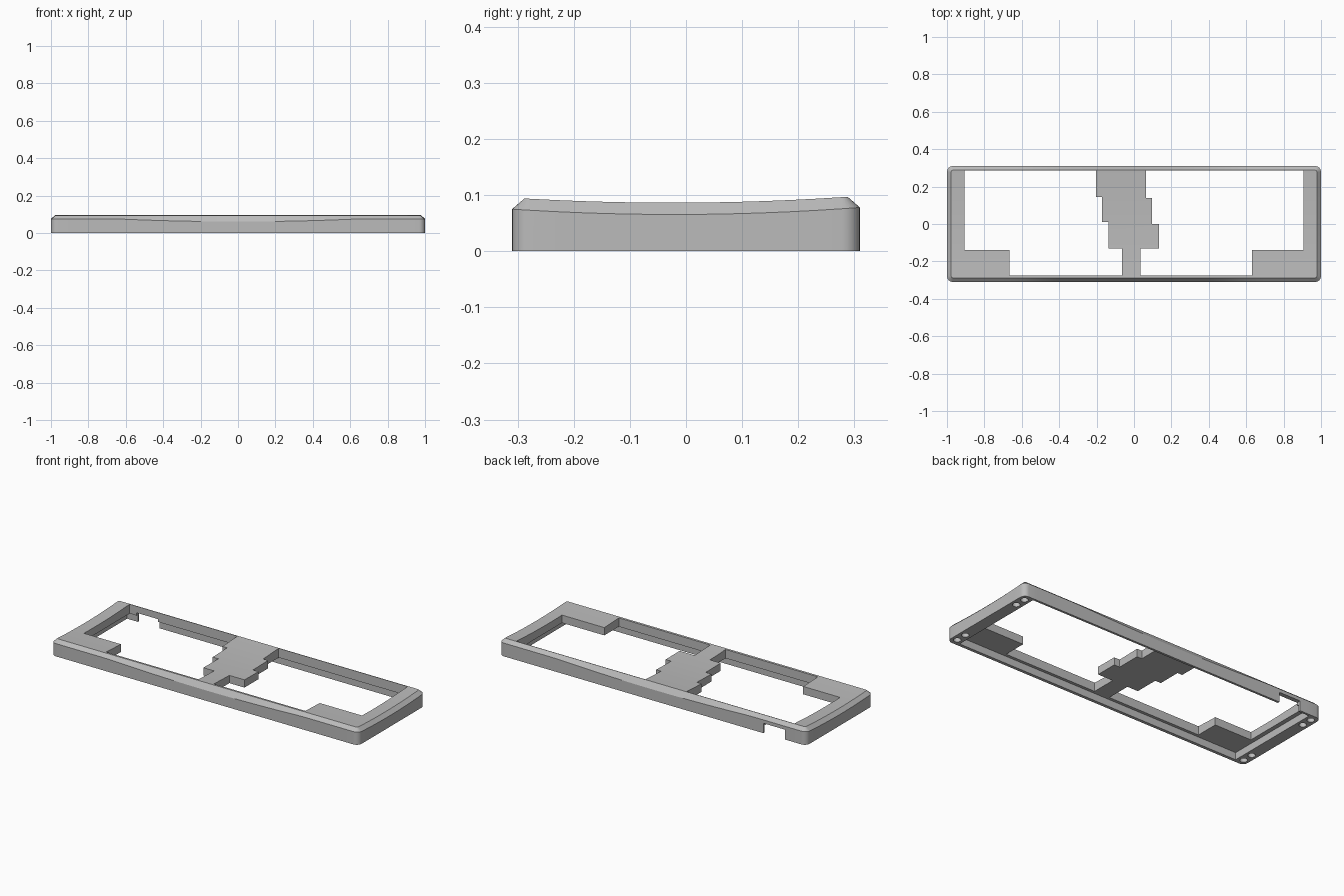
import bpy, bmesh, math

cube = bpy.data.objects.get("Cube")
if cube:
    bpy.data.objects.remove(cube, do_unlink=True)

HALF_X, HALF_Y, RADIUS, CHAMFER = 1.0, 0.31, 0.032, 0.022

grey = bpy.data.materials.new("matte_grey")
grey.use_nodes = True
grey.diffuse_color = (0.5, 0.5, 0.5, 1)
grey.node_tree.nodes["Principled BSDF"].inputs["Base Color"].default_value = (0.5, 0.5, 0.5, 1)


def make_object(name, bm):
    bmesh.ops.recalc_face_normals(bm, faces=bm.faces)
    mesh = bpy.data.meshes.new(name)
    bm.to_mesh(mesh)
    bm.free()
    mesh.materials.append(grey)
    obj = bpy.data.objects.new(name, mesh)
    bpy.context.collection.objects.link(obj)
    return obj


def prism(name, outline, low, high):
    bm = bmesh.new()
    face = bm.faces.new([bm.verts.new((x, y, low)) for x, y in outline])
    new = bmesh.ops.extrude_face_region(bm, geom=[face])["geom"]
    for v in new:
        if isinstance(v, bmesh.types.BMVert):
            v.co.z = high
    return make_object(name, bm)


def box(name, x0, x1, y0, y1, low, high):
    return prism(name, [(x0, y0), (x1, y0), (x1, y1), (x0, y1)], low, high)


def half_outline(inset):
    """Right half of a rounded rectangle, front centre round to back centre."""
    hx, hy, r = HALF_X - inset, HALF_Y - inset, RADIUS - inset
    cx, cy, n = hx - r, hy - r, 6
    pts = [(cx * i / 16, -hy) for i in range(16)]
    for i in range(n + 1):
        a = math.pi / 2 * (i / n - 1)
        pts.append((cx + r * math.cos(a), -cy + r * math.sin(a)))
    pts += [(hx, -cy + 2 * cy * i / 12) for i in range(1, 12)]
    for i in range(n + 1):
        a = math.pi / 2 * i / n
        pts.append((cx + r * math.cos(a), cy + r * math.sin(a)))
    pts += [(cx * i / 16, hy) for i in range(15, -1, -1)]
    return pts


def shoulder_height(x, y):
    t = y / HALF_Y
    dip = 0.014 * max(0, 1 - (x / 0.63) ** 2)
    return 0.0655 + 0.011 * t * t + 0.0015 * t - dip


def top_height(x, y):
    t = y / (HALF_Y - CHAMFER)
    return 0.0865 + 0.009 * t * t + 0.0015 * t


# Outer body: straight wall, sloping shoulder and dished top
bm = bmesh.new()


def add_ring(inset, height):
    pts = half_outline(inset)
    right = [bm.verts.new((x, y, height(x, y))) for x, y in pts]
    left = [bm.verts.new((-x, y, height(x, y))) for x, y in pts[1:-1]]
    return right, [right[0]] + left + [right[-1]]


rings = [add_ring(0, lambda x, y: 0), add_ring(0, shoulder_height), add_ring(CHAMFER, top_height)]
for lower, upper in zip(rings, rings[1:]):
    for a, b in zip(lower, upper):
        for i in range(len(a) - 1):
            bm.faces.new((a[i], a[i + 1], b[i + 1], b[i]))
right, left = rings[0]
bm.faces.new(right + left[-2:0:-1])
right, left = rings[2]
front, back = 17, len(right) - 18
bm.faces.new(right[:front + 1] + left[front:0:-1])
for i in range(front, back):
    bm.faces.new((right[i], right[i + 1], left[i + 1], left[i]))
bm.faces.new(right[back:] + left[-2:back - 1:-1])
frame = make_object("case_frame", bm)

# Two stepped openings that leave the centre bridge and the front corner plates
FRONT, BACK, END = -0.275, 0.285, 0.905


def opening(name, side, corner, steps):
    pts = [(corner, FRONT), (corner, -0.14), (side * END, -0.14), (side * END, BACK)]
    y = BACK
    for x, y_next in steps:
        pts += [(x, y), (x, y_next)]
        y = y_next
    return prism(name, pts, -0.05, 0.2)


cutters = [
    opening("left_opening", 1, 0.63, [(0.065, 0.14), (0.097, 0.0), (0.133, -0.13), (0.035, FRONT)]),
    opening("right_opening", -1, -0.665, [(-0.203, 0.145), (-0.172, 0.01), (-0.135, -0.13), (-0.065, FRONT)]),
    # Recess underneath and the cable slot in the back wall
    box("under_recess", -0.93, 0.93, -0.292, 0.297, -0.05, 0.042),
    box("cable_slot", -0.86, -0.72, 0.25, 0.35, -0.05, 0.058),
]

# Pairs of round sockets under each corner
for sx in (-1, 1):
    for sy in (-1, 1):
        for y in (0.27, 0.205):
            circle = [(sx * 0.965 + 0.02 * math.cos(a * math.pi / 12),
                       sy * y + 0.02 * math.sin(a * math.pi / 12)) for a in range(24)]
            cutters.append(prism("socket", circle, -0.05, 0.035))

bpy.context.view_layer.objects.active = frame
for cutter in cutters:
    cutter.hide_render = True
    mod = frame.modifiers.new(cutter.name, 'BOOLEAN')
    mod.operation = 'DIFFERENCE'
    mod.solver = 'EXACT'
    mod.object = cutter
    bpy.ops.object.modifier_apply(modifier=mod.name)
    bpy.data.objects.remove(cutter, do_unlink=True)

bpy.ops.object.select_all(action='DESELECT')
frame.select_set(True)
bpy.ops.object.shade_smooth_by_angle(angle=math.radians(25))
